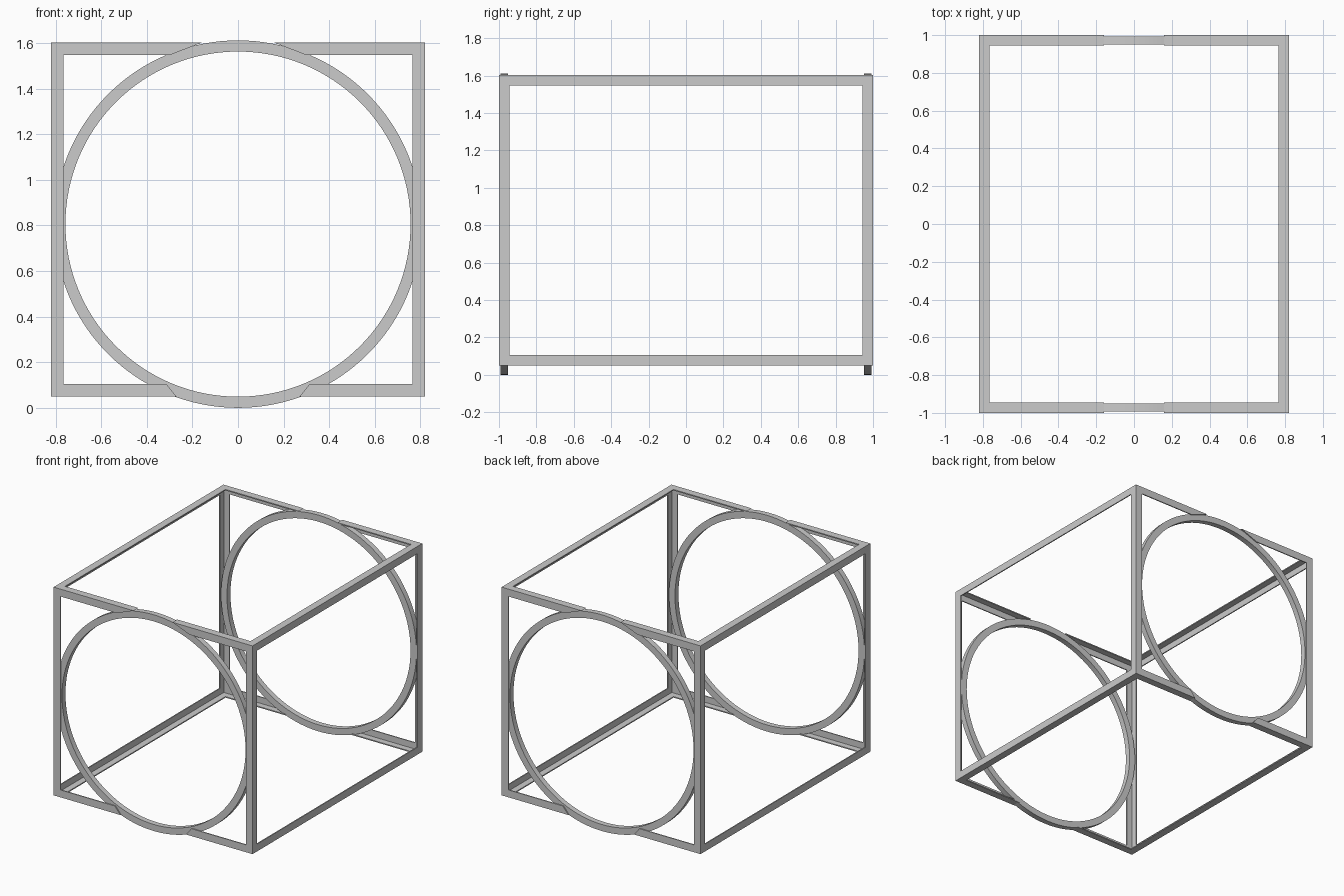
import bpy, bmesh
from math import pi, sin, cos

if "Cube" in bpy.data.objects:
    bpy.data.objects.remove(bpy.data.objects["Cube"])

LO, HI = (-0.82, -1.0, 0.05), (0.82, 1.0, 1.602)   # frame bounds
W, T = 0.055, 0.008                               # angle-iron width, thickness
SECTION = [(0, 0), (W, 0), (W, T), (T, T), (T, W), (0, W)]


def finish(name, bm):
    bmesh.ops.recalc_face_normals(bm, faces=bm.faces)
    me = bpy.data.meshes.new(name)
    bm.to_mesh(me)
    bm.free()
    ob = bpy.data.objects.new(name, me)
    bpy.context.collection.objects.link(ob)
    return ob


def angle_bar(name, axis, u, v, su, sv, start, end):
    """L-section bar along axis; su/sv pick the frame side on axes u and v."""
    bm = bmesh.new()
    rows = []
    for pos in (start, end):
        row = []
        for a, b in SECTION:
            p = [0, 0, 0]
            p[axis] = pos(a, b)
            p[u] = HI[u] - a if su > 0 else LO[u] + a
            p[v] = HI[v] - b if sv > 0 else LO[v] + b
            row.append(bm.verts.new(p))
        rows.append(row)
    for i in range(6):
        j = (i + 1) % 6
        bm.faces.new((rows[0][i], rows[0][j], rows[1][j], rows[1][i]))
    for r in rows:                      # each end is two mitred quads
        bm.faces.new((r[0], r[1], r[2], r[3]))
        bm.faces.new((r[0], r[3], r[4], r[5]))
    return finish(name, bm)


def mitre(axis, side):
    return lambda a, b: HI[axis] - max(a, b) if side > 0 else LO[axis] + max(a, b)


for s in (-1, 1):
    for q in (-1, 1):
        # full-length posts and side rails
        angle_bar("corner_post", 2, 0, 1, s, q, mitre(2, -1), mitre(2, 1))
        angle_bar("side_rail", 1, 0, 2, s, q, mitre(1, -1), mitre(1, 1))
        # end rails, interrupted where the ring passes through
        for side in (-1, 1):
            gap, run = (0.16, 0.14) if q > 0 else (0.27, 0.045)
            cut = lambda a, b, g=gap, r=run, k=side: k * (g + r * b / W)
            angle_bar("end_rail", 0, 1, 2, s, q, cut, mitre(0, side))

# square-section rings nested inside the end frames
N, R, RI, ZC = 128, 0.806, 0.757, 0.806
for s in (-1, 1):
    bm = bmesh.new()
    loops = []
    for i in range(N):
        t = 2 * pi * i / N
        loops.append([bm.verts.new((r * sin(t), s * y, ZC + r * cos(t)))
                      for r, y in ((R, 0.992), (RI, 0.992), (RI, 0.951), (R, 0.951))])
    for i in range(N):
        p, q = loops[i], loops[(i + 1) % N]
        for k in range(4):
            m = (k + 1) % 4
            bm.faces.new((p[k], p[m], q[m], q[k]))
    ring = finish("end_ring", bm)
    bpy.ops.object.select_all(action='DESELECT')
    bpy.context.view_layer.objects.active = ring
    ring.select_set(True)
    bpy.ops.object.shade_smooth_by_angle()
